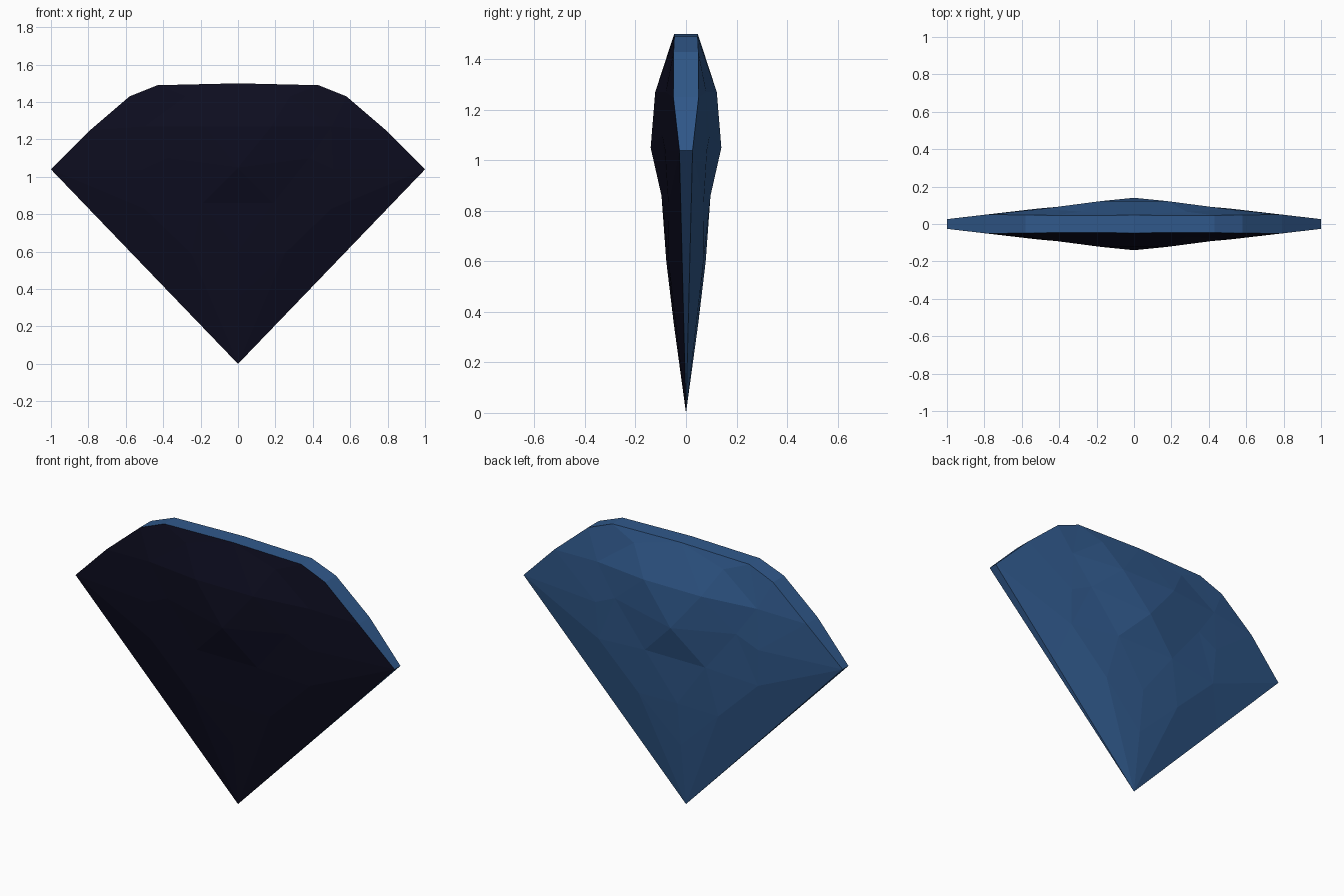
import bpy
import bmesh
from mathutils import Vector
from mathutils.geometry import delaunay_2d_cdt

if "Cube" in bpy.data.objects:
    bpy.data.objects.remove(bpy.data.objects["Cube"])


def make_material(name, color):
    m = bpy.data.materials.new(name)
    m.diffuse_color = (*color, 1)
    m.use_nodes = True
    m.node_tree.nodes["Principled BSDF"].inputs["Base Color"].default_value = m.diffuse_color
    return m


# Half outline from tip to crown and facet points: x, z, half thickness
rim = [(0, 0, 0), (.577, .6, .015), (1, 1.04, .026), (.79, 1.25, .05),
       (.58, 1.43, .049), (.43, 1.49, .046), (0, 1.5, .047)]
facets = [(0, .35, .048), (0, .6, .078), (.25, .59, .068), (.19, .86, .097),
          (.5, .83, .07), (0, 1.05, .14), (.38, 1.1, .094), (.51, 1.04, .083),
          (.18, 1.27, .122), (.5, 1.27, .08), (.28, 1.43, .066)]

outline = rim + [(-x, z, t) for x, z, t in rim[-2:0:-1]]
points = outline + facets + [(-x, z, t) for x, z, t in facets if x]
n = len(outline)

# Facet layout shared by both sides
border = [(i, (i + 1) % n) for i in range(n)]
flat = [Vector((x, z)) for x, z, t in points]
_, _, tris, origin, _, _ = delaunay_2d_cdt(flat, border, [], 1, 1e-5)

bm = bmesh.new()
front = [bm.verts.new((x, -t, z)) for x, z, t in points]
back = [bm.verts.new((x, t, z)) for x, z, t in points]

# Dark front and blue back
for tri in tris:
    ids = [origin[i][0] for i in tri]
    bm.faces.new([front[i] for i in ids]).material_index = 1
    bm.faces.new([back[i] for i in reversed(ids)])

# Narrow rim joining the two sides
for a, b in border:
    bm.faces.new((front[a], back[a], back[b], front[b]))

bmesh.ops.remove_doubles(bm, verts=bm.verts[:], dist=1e-4)
bmesh.ops.recalc_face_normals(bm, faces=bm.faces[:])
mesh = bpy.data.meshes.new("faceted_fan_gem")
bm.to_mesh(mesh)
bm.free()
mesh.materials.append(make_material("blue", (.03, .1, .26)))
mesh.materials.append(make_material("dark navy", (.004, .004, .014)))
bpy.context.collection.objects.link(bpy.data.objects.new("faceted_fan_gem", mesh))
